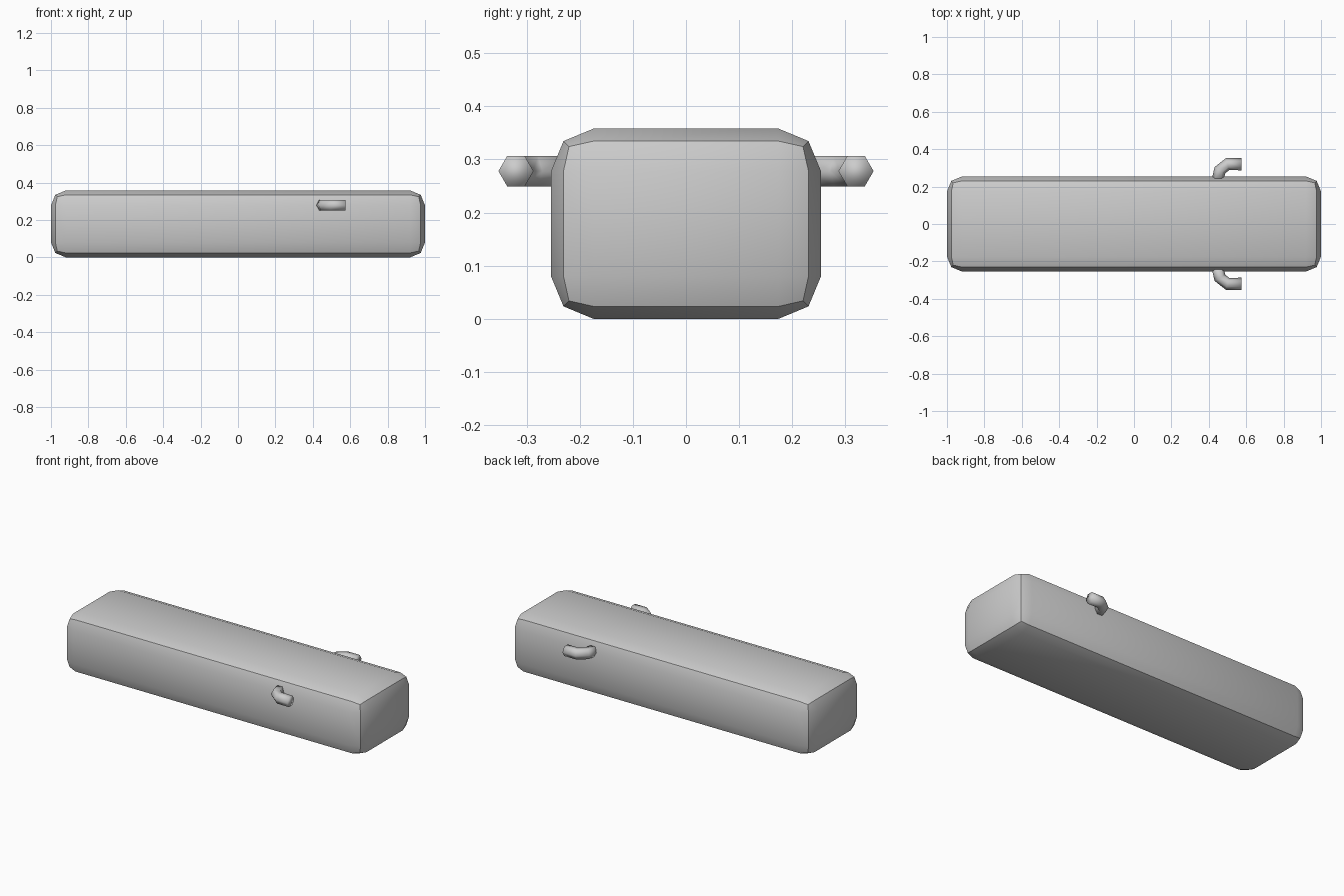
import bpy, bmesh, math
from mathutils import Vector

if "Cube" in bpy.data.objects:
    bpy.data.objects.remove(bpy.data.objects["Cube"])


def make_object(name, bm):
    bmesh.ops.recalc_face_normals(bm, faces=bm.faces)
    mesh = bpy.data.meshes.new(name)
    bm.to_mesh(mesh)
    bm.free()
    obj = bpy.data.objects.new(name, mesh)
    bpy.context.collection.objects.link(obj)
    bpy.ops.object.select_all(action='DESELECT')
    bpy.context.view_layer.objects.active = obj
    obj.select_set(True)
    return obj


# Long body block with two-step rounded edges
bm = bmesh.new()
bmesh.ops.create_cube(bm, size=1)
bmesh.ops.scale(bm, vec=(2.0, 0.508, 0.358), verts=bm.verts)
bmesh.ops.translate(bm, vec=(0, 0, 0.179), verts=bm.verts)
bmesh.ops.bevel(bm, geom=bm.edges[:], offset=0.08, offset_type='OFFSET',
                segments=2, profile=0.5, affect='EDGES')
make_object("body", bm)
bpy.ops.object.shade_smooth_by_angle(angle=math.radians(30))


# Six-sided bent hooks, one on each long side
def hook(name, side, radius=0.033, z=0.278):
    path = [Vector((x, y, z)) for x, y in
            [(0.447, 0.23), (0.459, 0.287), (0.50, 0.32), (0.575, 0.32)]]
    bm = bmesh.new()
    rings = []
    for i, p in enumerate(path):
        tangent = (path[min(i + 1, 3)] - path[max(i - 1, 0)]).normalized()
        if i == 0:
            tangent = Vector((0, 1, 0))
        across = Vector((-tangent.y, tangent.x, 0))
        ring = []
        for k in range(6):
            a = k * math.pi / 3
            co = p + across * radius * math.cos(a)
            co.z += radius * math.sin(a)
            co.y *= side
            ring.append(bm.verts.new(co))
        rings.append(ring)
    for a, b in zip(rings, rings[1:]):
        for k in range(6):
            n = (k + 1) % 6
            bm.faces.new((a[k], a[n], b[n], b[k]))
    bm.faces.new(rings[0])
    bm.faces.new(rings[-1])
    make_object(name, bm)
    bpy.ops.object.shade_smooth()


hook("front_hook", -1)
hook("back_hook", 1)
